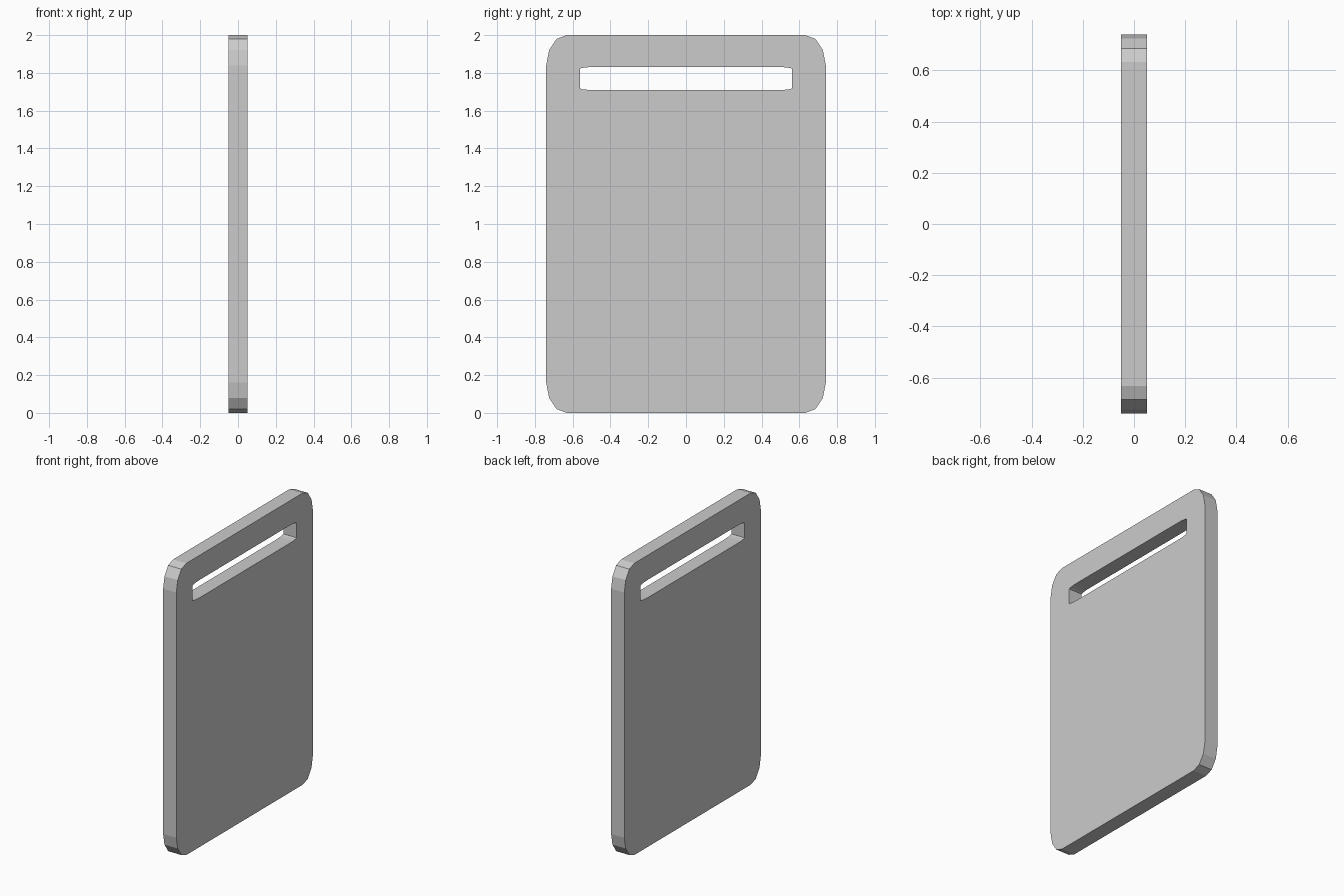
import bpy, bmesh

if "Cube" in bpy.data.objects:
    bpy.data.objects.remove(bpy.data.objects["Cube"])

HALF_T = 0.05
# one chamfer-rounded corner (y, z measured from the panel centre)
CORNER = [(0.74, 0.84), (0.725, 0.92), (0.685, 0.98), (0.632, 1.0)]


def outline(sy, sz, cz):
    """Closed rounded-rectangle loop made by mirroring the corner."""
    pts = list(CORNER)
    pts += [(-y, z) for y, z in reversed(CORNER)]
    pts += [(-y, -z) for y, z in CORNER]
    pts += [(y, -z) for y, z in reversed(CORNER)]
    return [(y * sy, cz + z * sz) for y, z in pts]


bm = bmesh.new()


def ring(pts, x):
    return [bm.verts.new((x, y, z)) for y, z in pts]


def bridge(a, b):
    n = len(a)
    for i in range(n):
        j = (i + 1) % n
        bm.faces.new((a[i], a[j], b[j], b[i]))


# panel outline and the handle slot, a squashed copy of it
panel = outline(1, 1, 1)
slot = outline(0.76, 0.061, 1.77)

loops = [ring(panel, -HALF_T), ring(panel, HALF_T),
         ring(slot, HALF_T), ring(slot, -HALF_T)]
for k in range(4):
    bridge(loops[k], loops[(k + 1) % 4])
bmesh.ops.recalc_face_normals(bm, faces=bm.faces)

mesh = bpy.data.meshes.new("slotted_panel")
bm.to_mesh(mesh)
bm.free()
obj = bpy.data.objects.new("slotted_panel", mesh)
bpy.context.collection.objects.link(obj)
